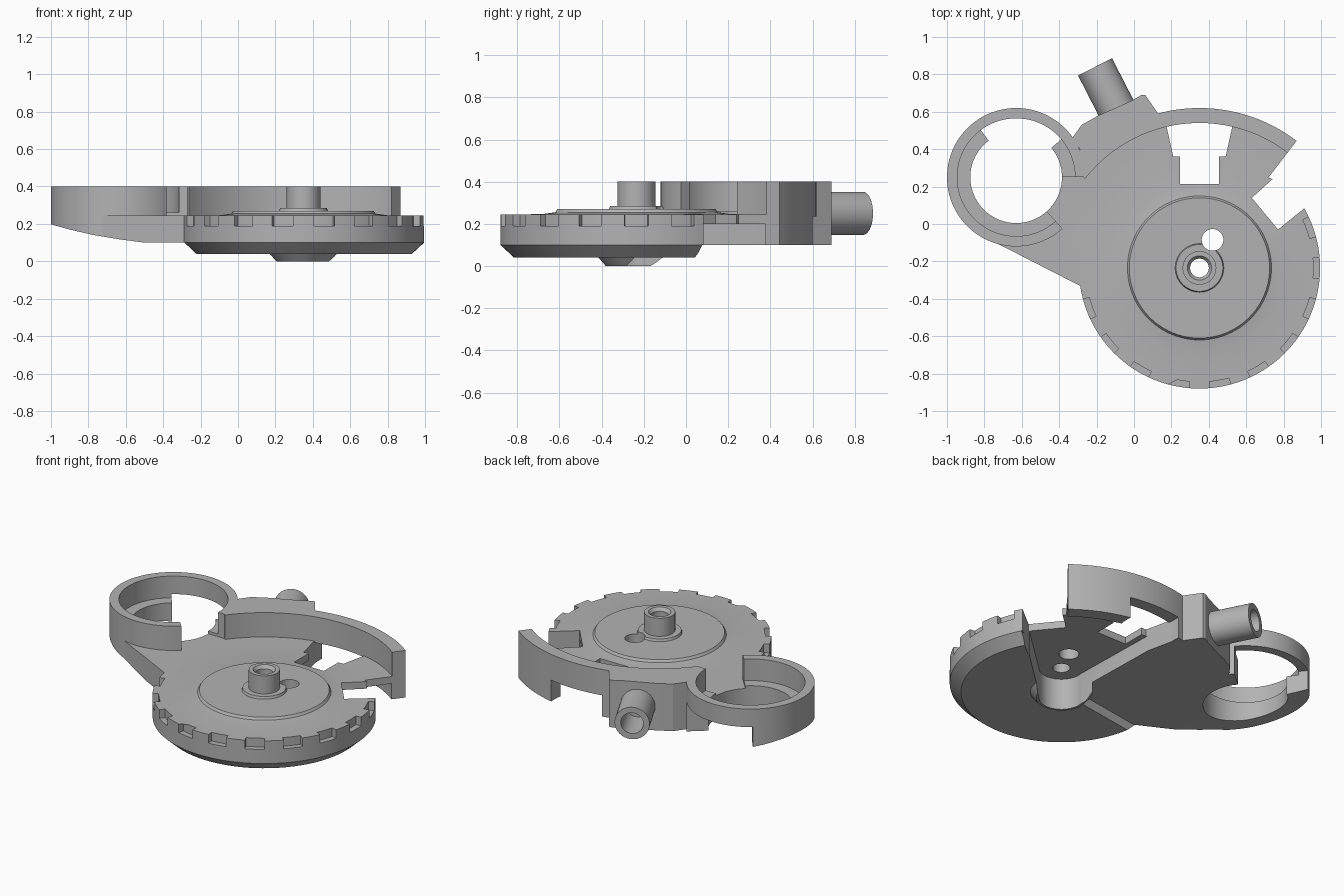
import bpy, bmesh, math
from mathutils import Vector

if "Cube" in bpy.data.objects:
    bpy.data.objects.remove(bpy.data.objects["Cube"], do_unlink=True)

HUB = (0.35, -0.235)
RING = (-0.63, 0.25)

grey = bpy.data.materials.new("mid grey")
grey.use_nodes = True
grey.diffuse_color = (0.45, 0.45, 0.45, 1)
grey.node_tree.nodes["Principled BSDF"].inputs["Base Color"].default_value = (0.45, 0.45, 0.45, 1)


def finish(bm, name):
    bmesh.ops.recalc_face_normals(bm, faces=bm.faces[:])
    mesh = bpy.data.meshes.new(name)
    bm.to_mesh(mesh)
    bm.free()
    mesh.materials.append(grey)
    ob = bpy.data.objects.new(name, mesh)
    bpy.context.collection.objects.link(ob)
    return ob


def arc(c, r, a0, a1, n=24):
    angles = [math.radians(a0 + (a1 - a0) * i / n) for i in range(n + 1)]
    return [(c[0] + r * math.cos(a), c[1] + r * math.sin(a)) for a in angles]


def prism(name, pts, z0, z1):
    bm = bmesh.new()
    low = [bm.verts.new((x, y, z0)) for x, y in pts]
    top = [bm.verts.new((x, y, z1)) for x, y in pts]
    bm.faces.new(low[::-1])
    bm.faces.new(top)
    n = len(pts)
    for i in range(n):
        j = (i + 1) % n
        bm.faces.new((low[i], low[j], top[j], top[i]))
    return finish(bm, name)


def lathe(name, c, profile, n=96):
    # closed (radius, height) loop turned around a vertical axis
    bm = bmesh.new()
    rows = []
    for i in range(n):
        a = 2 * math.pi * i / n
        rows.append([bm.verts.new((c[0] + r * math.cos(a), c[1] + r * math.sin(a), z))
                     for r, z in profile])
    m = len(profile)
    for i in range(n):
        p, q = rows[i], rows[(i + 1) % n]
        for k in range(m):
            l = (k + 1) % m
            if profile[k][0] or profile[l][0]:
                bm.faces.new((p[k], q[k], q[l], p[l]))
    bmesh.ops.remove_doubles(bm, verts=bm.verts[:], dist=1e-5)
    return finish(bm, name)


def combine(ob, other, op="DIFFERENCE"):
    mod = ob.modifiers.new("combine", "BOOLEAN")
    mod.operation, mod.solver, mod.object = op, "EXACT", other
    bpy.context.view_layer.objects.active = ob
    bpy.ops.object.modifier_apply(modifier=mod.name)
    bpy.data.objects.remove(other, do_unlink=True)


def sector(c, r0, r1, a0, a1, z0, z1):
    return prism("cutter", arc(c, r1, a0, a1) + arc(c, r0, a1, a0), z0, z1)


def cylinder(c, r, z0, z1):
    return prism("cutter", arc(c, r, 0, 352.5, 47), z0, z1)


# Shared outline of the arc wall and tube block
edge = arc(HUB, 0.855, 50, 105) + [(0.06, 0.69), (0.04, 0.69), (-0.01, 0.66), (-0.19, 0.58),
                                   (-0.28, 0.53), (-0.33, 0.46)]

# Floor plate
housing = prism("housing", edge + [(-0.39, 0.38), (-0.63, 0.1), (-0.78, -0.08),
                                   (-0.72, -0.11), (-0.28, -0.335), HUB], 0.1, 0.245)

# Dial with a chamfered underside and raised centre
dial = lathe("dial", HUB, [(0, 0.04), (0.58, 0.04), (0.645, 0.1), (0.645, 0.245), (0.45, 0.246),
                           (0.385, 0.255), (0.375, 0.27), (0.13, 0.27), (0.125, 0.285), (0, 0.285)])
combine(dial, prism("cutter", [HUB] + arc(HUB, 1, 29, 189), -0.1, 0.103))
combine(housing, dial, "UNION")

# Tapered boss underneath
combine(housing, lathe("boss", HUB, [(0, 0), (0.145, 0), (0.18, 0.04), (0.18, 0.15), (0, 0.15)], 48),
        "UNION")

# Recess under the hub, opening to the back
combine(housing, prism("cutter", arc(HUB, 0.13, 170, 305) + arc(HUB, 0.77, 33, 101), -0.1, 0.2))

# Stepped window in the floor
half = [(0.105, 0.215), (0.105, 0.36), (0.14, 0.36), (0.18, 0.54), (0.18, 0.8)]
combine(housing, prism("cutter", [(0.35 + x, y) for x, y in half] +
                       [(0.35 - x, y) for x, y in half[::-1]], -0.1, 0.3))

# Arc wall and tube block
wall = prism("arc_wall", edge + [(-0.29, 0.4), (-0.27, 0.25)] + arc(HUB, 0.775, 142, 50, 40), 0.235, 0.4)
combine(housing, wall, "UNION")

# Holder ring with a lip, an open front part and a raised back part
combine(housing, cylinder(RING, 0.28, -0.1, 0.6))
combine(housing, sector(RING, 0.1, 0.315, 40, 127, -0.1, 0.6))
ring = lathe("holder_ring", RING, [(0.245, 0.1), (0.37, 0.1), (0.37, 0.4), (0.315, 0.4),
                                   (0.315, 0.262), (0.245, 0.262)])
combine(ring, sector(RING, 0.2, 0.5, -48, 0, 0.245, 0.6))
combine(ring, sector(RING, 0.2, 0.5, 40, 127, -0.1, 0.285))
combine(housing, ring, "UNION")

# Curved slope below the ring
slope = prism("cutter", [(-1.1, -0.1), (-0.5, -0.1), (-0.5, 0.1), (-0.63, 0.117),
                         (-0.78, 0.142), (-0.9, 0.17), (-1.1, 0.225)], -1, 1)
for v in slope.data.vertices:
    v.co = Vector((v.co.x, v.co.z, v.co.y))
slope.data.flip_normals()
combine(housing, slope)

# Gap in the rim, hub bore and side hole
combine(housing, prism("cutter", [(0.77, -0.03), (1.3, 0.4), (1.3, 1.004), (0.72, 0.25),
                                  (0.74, 0.24), (0.63, 0.14)], -0.1, 0.6))
combine(housing, cylinder(HUB, 0.05, -0.1, 0.6))
combine(housing, cylinder((0.42, -0.085), 0.058, -0.1, 0.6))

# Rim notches
for i in range(-8, 2):
    combine(housing, sector(HUB, 0.61, 0.7, i * 20 - 5, i * 20 + 5, 0.19, 0.3))

# Hollow centre post
post = lathe("center_post", HUB, [(0.05, 0.22), (0.09, 0.22), (0.09, 0.4), (0.065, 0.4),
                                  (0.05, 0.38)], 48)

# Hollow side tube
tube = lathe("side_tube", (0, 0), [(0, 0), (0.102, 0), (0.102, 0.27), (0.066, 0.27),
                                   (0.066, 0.04), (0, 0.04)], 48)
tube.location = (-0.085, 0.6, 0.25)
tube.rotation_euler = Vector((-0.095, 0.185, 0)).to_track_quat("Z", "Y").to_euler()

# Smooth curved sides, keep hard edges
bpy.ops.object.select_all(action="DESELECT")
for ob in (housing, post, tube):
    ob.select_set(True)
bpy.context.view_layer.objects.active = housing
bpy.ops.object.shade_smooth_by_angle(angle=math.radians(25))
